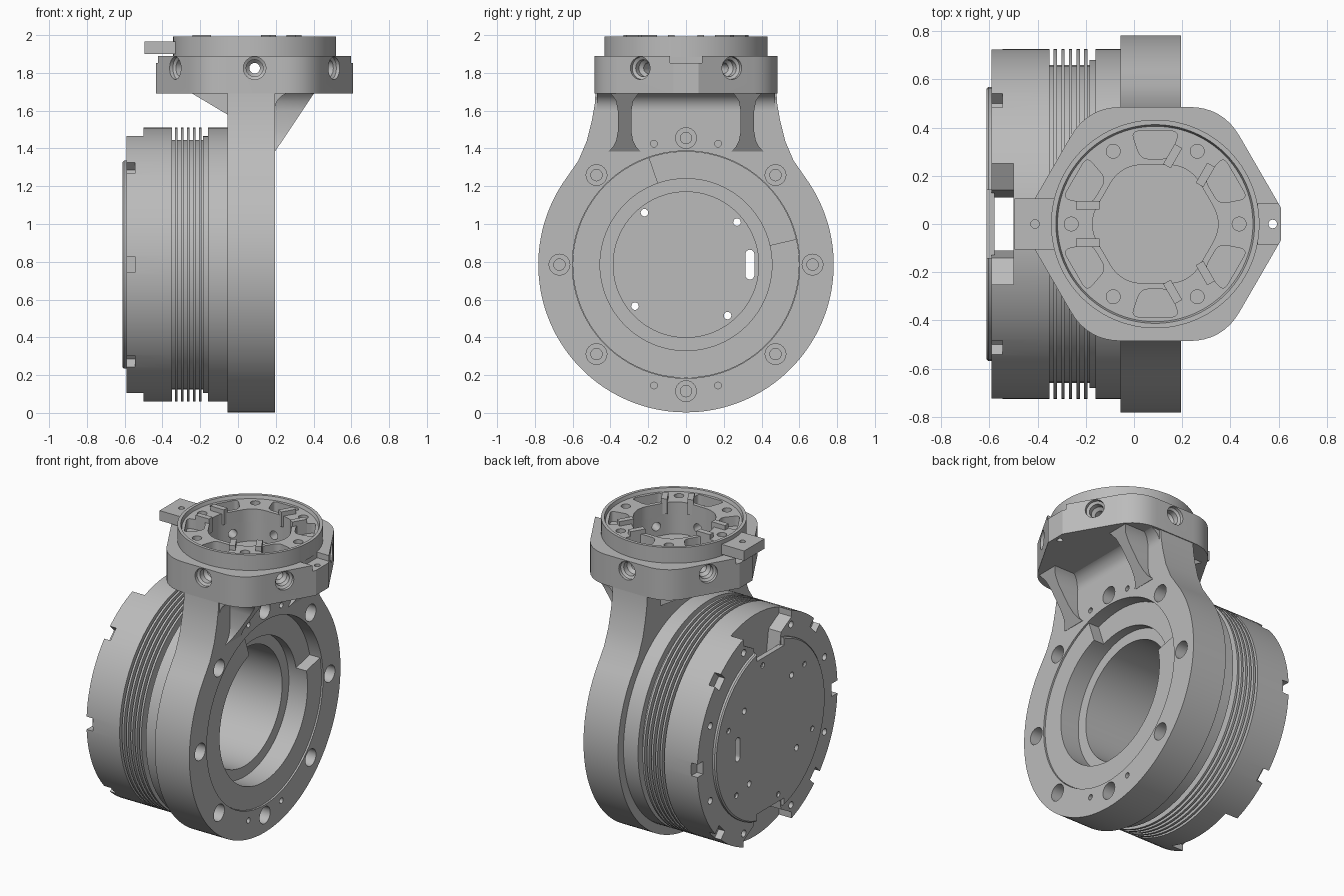
import bpy, bmesh
from math import pi, cos, sin, radians
from mathutils import Matrix, Vector

if "Cube" in bpy.data.objects:
    bpy.data.objects.remove(bpy.data.objects["Cube"])

grey = bpy.data.materials.new("machined grey")
grey.use_nodes = True
grey.diffuse_color = (0.5, 0.5, 0.5, 1)
grey.node_tree.nodes["Principled BSDF"].inputs["Base Color"].default_value = (0.5, 0.5, 0.5, 1)

CZ, HX = 0.785, 0.088            # drum axis height, head axis x
# local z becomes world x, local xy becomes world yz around the drum axis
DRUM = Matrix.Translation((0, 0, CZ)) @ Matrix(((0, 0, 1, 0), (1, 0, 0, 0), (0, 1, 0, 0), (0, 0, 0, 1)))
HEAD = Matrix.Translation((HX, 0, 0))
SIDE = Matrix.Rotation(pi / 2, 4, 'X')   # profile in xz, depth along y


def finish(name, bm, mats):
    bmesh.ops.remove_doubles(bm, verts=bm.verts, dist=1e-5)
    bmesh.ops.recalc_face_normals(bm, faces=bm.faces)
    base, out = bpy.data.meshes.new(name), bmesh.new()
    bm.to_mesh(base)
    bm.free()
    for m in mats:
        copy = base.copy()
        copy.transform(m)
        out.from_mesh(copy)
        bpy.data.meshes.remove(copy)
    out.to_mesh(base)
    out.free()
    base.materials.append(grey)
    ob = bpy.data.objects.new(name, base)
    bpy.context.collection.objects.link(ob)
    return ob


def prism(name, pts, h0, h1, mats):
    bm = bmesh.new()
    face = bm.faces.new([bm.verts.new((x, y, h0)) for x, y in pts])
    ext = bmesh.ops.extrude_face_region(bm, geom=[face])
    for v in ext["geom"]:
        if isinstance(v, bmesh.types.BMVert):
            v.co.z = h1
    return finish(name, bm, mats)


def lathe(name, prof, mats, closed=False, steps=96):
    bm = bmesh.new()
    vs = [bm.verts.new((r, 0, h)) for r, h in prof]
    pairs = list(zip(vs, vs[1:])) + ([(vs[-1], vs[0])] if closed else [])
    es = [bm.edges.new(p) for p in pairs]
    bmesh.ops.spin(bm, geom=vs + es, axis=(0, 0, 1), cent=(0, 0, 0), angle=2 * pi, steps=steps)
    return finish(name, bm, mats)


def pin(r, h0, h1, mats, steps=24):
    return lathe("cutter", [(0, h0), (r, h0), (r, h1), (0, h1)], mats, steps=steps)


def box(name, x0, x1, y0, y1, z0, z1, mats=(Matrix(),)):
    return prism(name, [(x0, y0), (x1, y0), (x1, y1), (x0, y1)], z0, z1, mats)


def cut(ob, *cutters):
    for c in cutters:
        c.hide_render = True
        mod = ob.modifiers.new("cut", 'BOOLEAN')
        mod.operation, mod.solver, mod.object = 'DIFFERENCE', 'EXACT', c
        bpy.context.view_layer.update()
        dg = bpy.context.evaluated_depsgraph_get()
        mesh = bpy.data.meshes.new_from_object(ob.evaluated_get(dg))
        ob.modifiers.clear()
        ob.data = mesh
        bpy.data.objects.remove(c)


def rounded(pts, t):
    """Polygon with corners softened over the distance t."""
    out = []
    for i, p in enumerate(pts):
        p, a, b = Vector(p), Vector(pts[i - 1]), Vector(pts[(i + 1) % len(pts)])
        a, b = p + (a - p).normalized() * t, p + (b - p).normalized() * t
        out += [tuple(a * (1 - s) ** 2 + p * 2 * s * (1 - s) + b * s * s) for s in [k / 8 for k in range(9)]]
    return out


def arc(r, a0, a1, n):
    return [(r * cos(radians(a0 + (a1 - a0) * k / n)), r * sin(radians(a0 + (a1 - a0) * k / n))) for k in range(n + 1)]


def spokes(base, r, n, start=0):
    return [base @ Matrix.Rotation(radians(start) + 2 * pi * k / n, 4, 'Z') @ Matrix.Translation((r, 0, 0)) for k in range(n)]


# Yoke plate: round body flowing into a neck
neck = [(0.57, 0.55), (0.525, 0.655), (0.498, 0.765), (0.483, 0.85), (0.478, 0.93)]
outline = arc(0.782, 36, -216, 110) + [(-y, z) for y, z in neck] + neck[::-1]
plate = prism("yoke_plate", outline, -0.055, 0.195, [DRUM])
bolt = lathe("cutter", [(0, 0), (0.03, 0), (0.03, 0.1), (0.055, 0.1), (0.055, 0.3), (0, 0.3)],
             spokes(DRUM, 0.67, 8), steps=24)
small = pin(0.018, 0.1, 0.3, [DRUM @ Matrix.Translation((y, z, 0)) for y in (-0.17, 0.17) for z in (-0.64, 0.64)], 12)
cut(plate, pin(0.602, -0.2, 0.3, [DRUM], 96), bolt, small)

# Finned drum with a stepped bore
prof = [(0.455, 0.185), (0.455, 0.05), (0.385, 0.05), (0.385, -0.59), (0.725, -0.59), (0.725, -0.35), (0.66, -0.35)]
for k in range(5):
    x = -0.326 + 0.0315 * k
    prof += [(0.66, x - 0.007), (0.725, x - 0.007), (0.725, x + 0.007), (0.66, x + 0.007)]
prof += [(0.66, -0.185), (0.68, -0.185), (0.68, -0.16), (0.725, -0.16), (0.725, -0.05), (0.6, -0.05), (0.6, 0.185)]
drum = lathe("finned_drum", prof, [DRUM], closed=True)
cut(drum,
    prism("cutter", arc(0.7, 13, 109, 30) + arc(0.42, 109, 13, 30), 0.11, 0.3, [DRUM]),
    box("cutter", -0.055, 0.1, -0.042, 0.042, -0.65, -0.545,
        [m for i, m in enumerate(spokes(DRUM, 0.72, 8)) if i % 4 != 2]),
    prism("cutter", [(-0.1, 0.3), (0.1, 0.3), (0.14, 0.58), (0.25, 0.64), (0.25, 0.9), (-0.25, 0.9), (-0.25, 0.64), (-0.14, 0.58)],
          -0.65, -0.5, [DRUM, DRUM @ Matrix.Rotation(pi, 4, 'Z')]),
    pin(0.022, -0.65, -0.52, spokes(DRUM, 0.64, 8, 22.5), 16))

# Rear cap closing the bore
cap = lathe("rear_cap", [(0, -0.612), (0.56, -0.612), (0.568, -0.604), (0.568, -0.578), (0, -0.578)], [DRUM])
cap_holes = [(-0.22, 0.275), (0.27, 0.225), (0.22, -0.27), (-0.27, -0.22)]
slot = [(x + 0.338, y + 0.055) for x, y in arc(0.024, 0, 180, 10)] + [(x + 0.338, y - 0.055) for x, y in arc(0.024, 180, 360, 10)]
cut(cap, pin(0.02, -0.7, -0.5, [DRUM @ Matrix.Translation((*p, 0)) for p in cap_holes], 16),
    prism("cutter", slot, -0.7, -0.5, [DRUM]),
    box("cutter", -0.14, 0.14, 0.5, 0.7, -0.7, -0.5, [DRUM, DRUM @ Matrix.Rotation(pi, 4, 'Z')]),
    pin(0.018, -0.7, -0.598, spokes(DRUM, 0.46, 6, 20), 12))

# Hexagonal head with truncated tips
corner, tip = (0.28, 0.485), (0.522, 0.066)
hexagon = []
for sx, sy in ((1, 1), (-1, 1), (-1, -1), (1, -1)):
    c, t = (corner[0] * sx, corner[1] * sy), (tip[0] * sx, tip[1] * sy)
    hexagon += [t, c] if sx * sy > 0 else [c, t]
soft = []
full = rounded(hexagon, 0.14)
for i, p in enumerate(hexagon):
    soft += full[i * 9:i * 9 + 9] if abs(p[0]) < 0.4 else [p]
head = prism("hex_head", soft, 1.69, 1.89, [HEAD])
well = rounded(arc(0.283, 0, 300, 5), 0.09)
radial = [HEAD @ Matrix.Translation((0, 0, 1.825)) @ Matrix.Rotation(radians(30 + 60 * k), 4, 'Z')
          @ Matrix.Rotation(pi / 2, 4, 'Y') for k in range(6)]
cut(head, prism("cutter", well, 1.76, 2.1, [HEAD]),
    lathe("cutter", [(0, 0.2), (0.028, 0.2), (0.028, 0.4), (0.045, 0.42), (0.045, 0.455), (0.06, 0.465), (0.06, 0.6), (0, 0.6)],
          radial, steps=24),
    box("cutter", 0.425, 0.7, -0.085, 0.085, 1.853, 2, [HEAD, HEAD @ Matrix.Rotation(pi, 4, 'Z')]),
    pin(0.018, 1.6, 2, [Matrix.Translation((0.575, 0, 0))], 16))

# Round top ring with recessed floor, pockets and screw holes
ring = lathe("top_ring", [(0, 1.885), (0.432, 1.885), (0.432, 1.992), (0.412, 1.992), (0.405, 1.97), (0, 1.97)], [HEAD])
pocket = rounded([(-0.05, -0.06), (0.065, -0.1), (0.065, 0.1), (-0.05, 0.06)], 0.035)
cut(ring, prism("cutter", well, 1.7, 2.1, [HEAD]),
    prism("cutter", pocket, 1.905, 2.1, spokes(HEAD, 0.32, 6, 30)),
    pin(0.029, 1.9, 2.1, spokes(HEAD, 0.348, 6), 16))
bars = [m @ Matrix.Translation((0, s, 0)) for m in spokes(HEAD, 0.28, 3, 60) for s in (-0.078, 0.078)]
box("locating_bars", -0.048, 0.048, -0.018, 0.018, 1.9, 2.0, bars)
tab = box("side_tab", -0.495, -0.31, -0.105, 0.105, 1.9, 1.965)
cut(tab, pin(0.018, 1.8, 2.1, [Matrix.Translation((-0.41, 0, 0))], 16))

# Ribs under the head, flared at both ends and sloping outward
spool = [(0.085, 1.385), (0.06, 1.41), (0.045, 1.44), (0.036, 1.49), (0.036, 1.6), (0.045, 1.65), (0.065, 1.68), (0.08, 1.695)]
rib_shape = [(w, z - CZ) for w, z in spool] + [(-w, z - CZ) for w, z in spool[::-1]]
ribs = prism("front_ribs", rib_shape, 0.15, 0.41, [DRUM @ Matrix.Translation((y, 0, 0)) for y in (-0.325, 0.325)])
for v in ribs.data.vertices:
    if v.co.x > 0.3:
        v.co.x = 0.197 + (v.co.z - 1.385) * 0.67

# Concave blend from plate to head, and the rear gusset
blend = [(0.285 - x, 1.605 + z) for x, z in arc(0.09, 0, 90, 12)]
prism("front_blend", blend + [(0.285, 1.7), (0.15, 1.7), (0.15, 1.605)], -0.47, 0.47, [SIDE])
prism("rear_gusset", [(-0.25, 1.695), (-0.04, 1.57), (-0.04, 1.695)], -0.34, 0.34, [SIDE])

# Smooth the round walls, keep machined edges crisp
bpy.ops.object.select_all(action='DESELECT')
for ob in bpy.context.collection.objects:
    if ob.type == 'MESH' and grey.name in ob.data.materials:
        ob.select_set(True)
        bpy.context.view_layer.objects.active = ob
bpy.ops.object.shade_smooth_by_angle(angle=radians(30))
